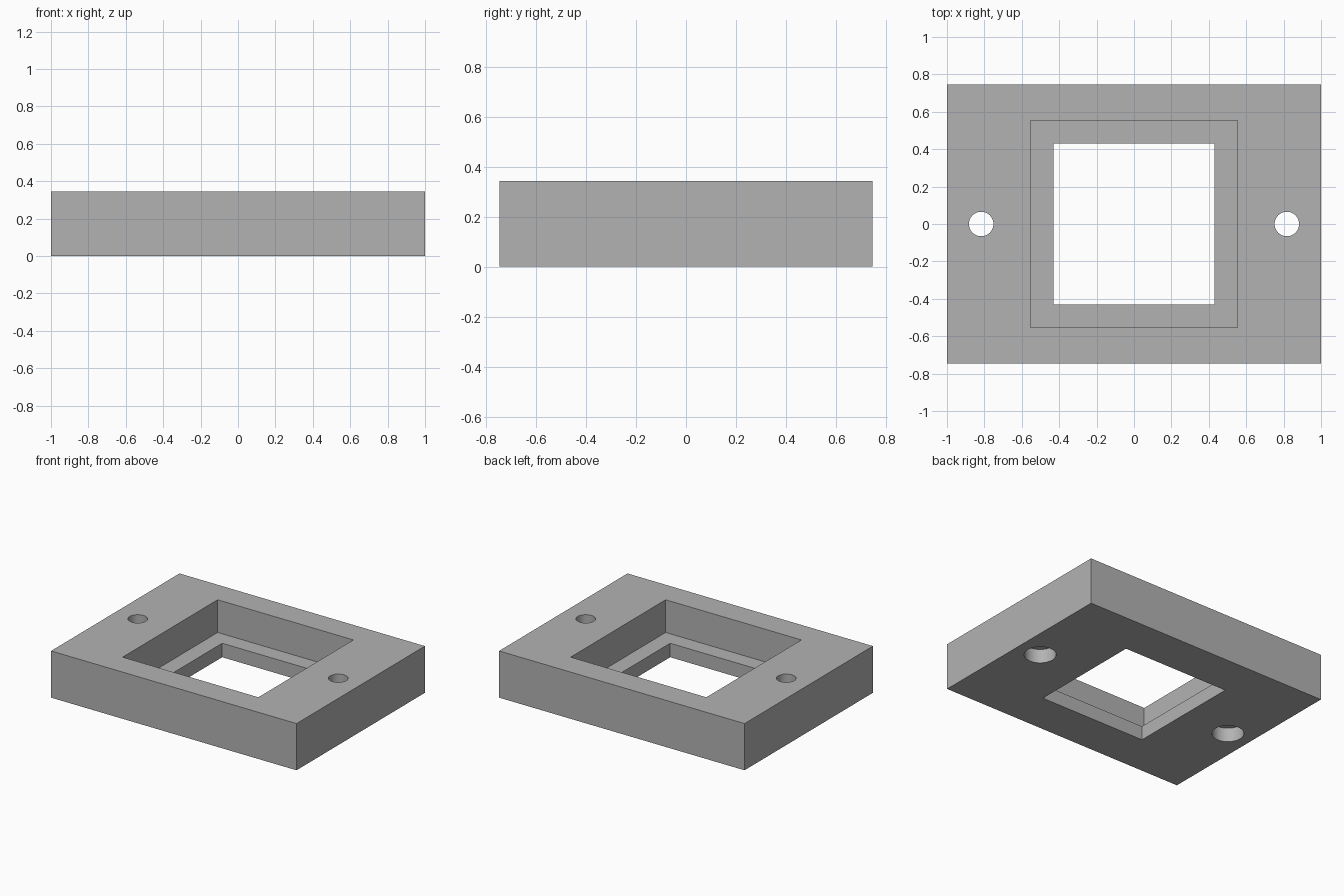
import bpy

W, D, H = 2.0, 1.494, 0.344   # block size
LEDGE = 0.103                 # height of the inner ledge and of the counterbores
OVER = 0.1                    # how far cutters reach past the surfaces

cube = bpy.data.objects.get("Cube")
if cube:
    bpy.data.objects.remove(cube, do_unlink=True)

grey = bpy.data.materials.new("plain grey")
grey.use_nodes = True
colour = (0.45, 0.45, 0.45, 1)
grey.diffuse_color = colour
grey.node_tree.nodes["Principled BSDF"].inputs["Base Color"].default_value = colour


def box(name, width, depth, z0, z1):
    bpy.ops.mesh.primitive_cube_add(size=1, location=(0, 0, (z0 + z1) / 2))
    ob = bpy.context.object
    ob.name = name
    ob.scale = (width, depth, z1 - z0)
    bpy.ops.object.transform_apply(location=True, rotation=False, scale=True)
    return ob


def bore(name, x, radius, z0, z1):
    bpy.ops.mesh.primitive_cylinder_add(vertices=64, radius=radius, depth=z1 - z0,
                                        location=(x, 0, (z0 + z1) / 2))
    ob = bpy.context.object
    ob.name = name
    return ob


def cut(target, cutter):
    mod = target.modifiers.new(cutter.name, "BOOLEAN")
    mod.operation = "DIFFERENCE"
    mod.solver = "EXACT"
    mod.object = cutter
    bpy.context.view_layer.objects.active = target
    bpy.ops.object.modifier_apply(modifier=mod.name)
    bpy.data.objects.remove(cutter, do_unlink=True)


# Main block
plate = box("mounting_block", W, D, 0, H)
plate.data.materials.append(grey)

# Square pocket from above, with a smaller window through the floor
cut(plate, box("pocket", 1.106, 1.106, LEDGE, H + OVER))
cut(plate, box("window", 0.862, 0.862, -OVER, LEDGE + OVER))

# Screw holes on both sides, counterbored from below
for side in (-1, 1):
    x = side * 0.817
    cut(plate, bore("screw_hole", x, 0.0655, -OVER, H + OVER))
    cut(plate, bore("counterbore", x, 0.107, -OVER, LEDGE))

# Smooth bores, crisp edges
bpy.ops.object.select_all(action="DESELECT")
plate.select_set(True)
bpy.context.view_layer.objects.active = plate
bpy.ops.object.shade_smooth_by_angle()
